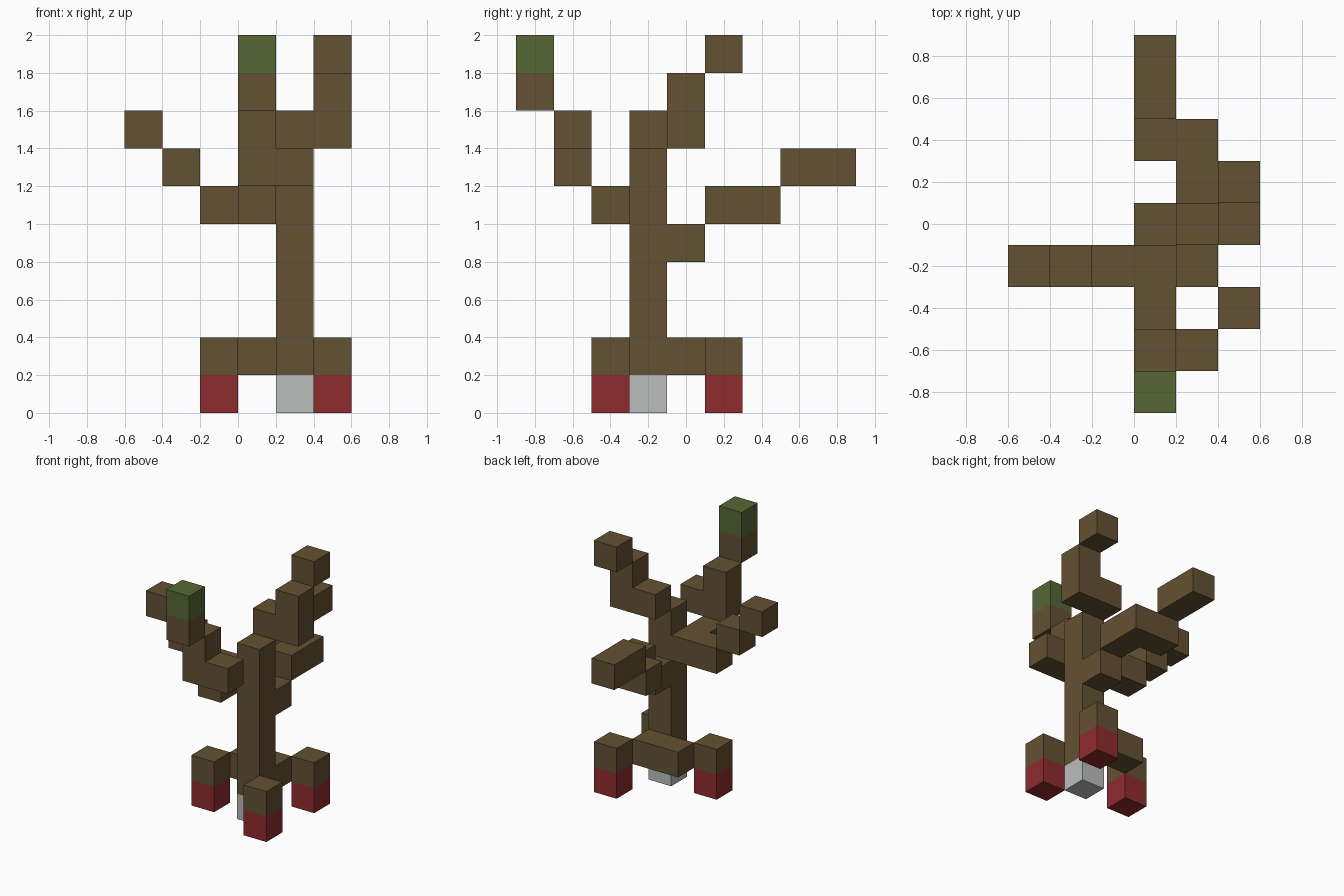
import bpy, bmesh
from math import radians
from mathutils import Matrix, Vector

CELL = 0.2

if "Cube" in bpy.data.objects:
    bpy.data.objects.remove(bpy.data.objects["Cube"], do_unlink=True)


def make_material(name, rgb):
    mat = bpy.data.materials.new(name)
    mat.use_nodes = True
    mat.diffuse_color = (*rgb, 1)
    bsdf = next(n for n in mat.node_tree.nodes if n.type == 'BSDF_PRINCIPLED')
    bsdf.inputs["Base Color"].default_value = (*rgb, 1)
    return mat


bark = make_material("bark_brown", (0.127, 0.082, 0.033))
red = make_material("foot_red", (0.275, 0.025, 0.027))
green = make_material("leaf_green", (0.093, 0.136, 0.037))
grey = make_material("core_grey", (0.503, 0.521, 0.521))


def run(start, end=None):
    """All grid cells in the box between two corner cells."""
    spans = [range(min(a, b), max(a, b) + 1) for a, b in zip(start, end or start)]
    return {(x, y, z) for x in spans[0] for y in spans[1] for z in spans[2]}


# Each part is a set of grid cells: x from the right, y from the middle, z from the ground
parts = {
    "trunk_base": (grey, run((4, -1, 0))),
    "trunk": (bark, run((4, -1, 1), (4, -1, 6)) | run((4, 0, 4))),
    "root_bar": (bark, run((3, 0, 1), (4, 0, 1))),
    # right branch stepping outward
    "right_branch": (bark, run((3, -1, 5), (2, -1, 5)) | run((1, -1, 6)) | run((0, -1, 7))),
    # front branch with a leaf at its tip
    "front_branch": (bark, run((3, -2, 5)) | run((4, -3, 6), (3, -3, 6))
                     | run((3, -3, 7)) | run((3, -4, 8))),
    "leaf_tip": (green, run((3, -4, 9))),
    # left branch rising to the top
    "left_branch": (bark, run((4, 0, 7), (5, 0, 7)) | run((5, 0, 8)) | run((5, 1, 9))),
    # back branch bending round
    "back_branch": (bark, run((4, 1, 5), (4, 2, 5)) | run((3, 2, 5)) | run((3, 3, 6), (3, 4, 6))),
}

# Three legs with red feet
for side, x, y in (("right", 2, -1), ("front", 5, -2), ("back", 5, 1)):
    parts[side + "_foot"] = (red, run((x, y, 0)))
    parts[side + "_leg"] = (bark, run((x, y, 1)))

filled = set().union(*(cells for _, cells in parts.values()))


def build_part(name, mat, cells):
    """Join the cells of one part, keeping only the outer faces."""
    bm = bmesh.new()
    for cell in sorted(cells):
        centre = Vector((cell[0] - 2.5, cell[1], cell[2] + 0.5)) * CELL
        cube = bmesh.ops.create_cube(bm, size=CELL, matrix=Matrix.Translation(centre))
        faces = {f for v in cube["verts"] for f in v.link_faces}
        hidden = []
        for f in faces:
            f.normal_update()
            if tuple(c + round(n) for c, n in zip(cell, f.normal)) in filled:
                hidden.append(f)
        bmesh.ops.delete(bm, geom=hidden, context='FACES')
    bmesh.ops.remove_doubles(bm, verts=bm.verts[:], dist=0.001)
    bmesh.ops.dissolve_limit(bm, angle_limit=radians(1), verts=bm.verts[:], edges=bm.edges[:])
    mesh = bpy.data.meshes.new(name)
    bm.to_mesh(mesh)
    bm.free()
    mesh.materials.append(mat)
    obj = bpy.data.objects.new(name, mesh)
    bpy.context.collection.objects.link(obj)


for name, (mat, cells) in parts.items():
    build_part(name, mat, cells)
